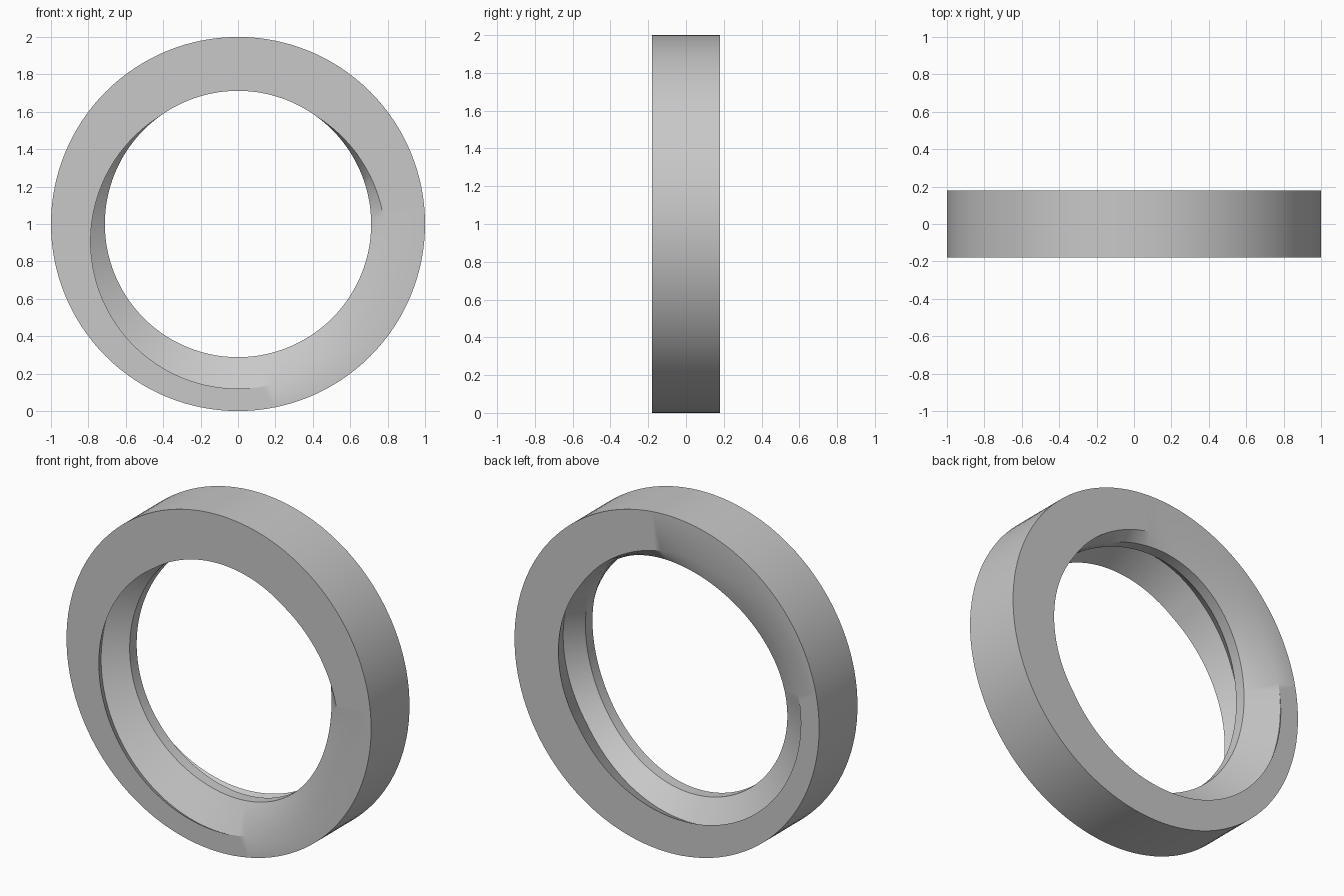
import bpy
import bmesh
from math import cos, sin, pi, radians, sqrt

cube = bpy.data.objects.get("Cube")
if cube:
    bpy.data.objects.remove(cube, do_unlink=True)

SEGMENTS = 128
HALF_DEPTH = 0.18
BORE = 0.712          # clear radius through the ring
FLARE = 0.788         # radius of each offset opening
OFFSET = 0.092        # how far each opening sits off centre
BAND = 0.033          # half width of the tilted inner band
SHOULDER = 0.1        # depth of the sloped shoulder beside the band
UNDERCUT = 0.5        # how fast each opening widens behind its rim

# Light grey finish
grey = bpy.data.materials.new("light_grey")
grey.use_nodes = True
colour = (0.58, 0.58, 0.58, 1)
grey.diffuse_color = colour
grey.node_tree.nodes["Principled BSDF"].inputs["Base Color"].default_value = colour


def loop(bm, radius, depth):
    """Closed loop around the y axis; radius and depth are functions of angle."""
    verts = []
    for i in range(SEGMENTS):
        a = 2 * pi * i / SEGMENTS
        verts.append(bm.verts.new((radius(a) * cos(a), depth(a), 1 + radius(a) * sin(a))))
    return verts


def bridge(bm, a, b):
    for i in range(SEGMENTS):
        j = (i + 1) % SEGMENTS
        bm.faces.new((a[i], a[j], b[j], b[i]))


def band(a):
    """Depth of the inner band, which leans back at the top and forward at the left."""
    return 0.073 * (sin(a) - cos(a)) - 0.037 * cos(2 * a)


def recess(bm, side, direction):
    """Loops of one opening from its rim inward; side is -1 for front, 1 for back."""
    def rim(a):
        p = a - direction
        edge = OFFSET * cos(p) + sqrt(FLARE ** 2 - (OFFSET * sin(p)) ** 2)
        return max(edge, BORE)

    def shoulder(a):
        return side * min(HALF_DEPTH, side * band(a) + BAND + SHOULDER)

    def groove(a):
        return rim(a) + UNDERCUT * (HALF_DEPTH - side * shoulder(a))

    return [
        loop(bm, rim, lambda a: side * HALF_DEPTH),
        loop(bm, groove, shoulder),
        loop(bm, lambda a: BORE, lambda a: band(a) + side * BAND),
    ]


# Ring body: round rim, tilted inner band, and an undercut opening on each side,
# the front one shifted down and the back one shifted to the right
bm = bmesh.new()
outside = [loop(bm, lambda a: 1.0, lambda a, s=s: s * HALF_DEPTH) for s in (-1, 1)]
front_recess = recess(bm, -1, -pi / 2)
back_recess = recess(bm, 1, pi)
loops = outside + back_recess + front_recess[::-1]
for a, b in zip(loops, loops[1:] + loops[:1]):
    bridge(bm, a, b)
bmesh.ops.remove_doubles(bm, verts=bm.verts, dist=0.0005)
bmesh.ops.recalc_face_normals(bm, faces=bm.faces)

mesh = bpy.data.meshes.new("ring_body")
bm.to_mesh(mesh)
bm.free()
mesh.materials.append(grey)
ring = bpy.data.objects.new("ring_body", mesh)
bpy.context.collection.objects.link(ring)

bpy.ops.object.select_all(action="DESELECT")
ring.select_set(True)
bpy.context.view_layer.objects.active = ring
bpy.ops.object.shade_smooth_by_angle(angle=radians(30))
